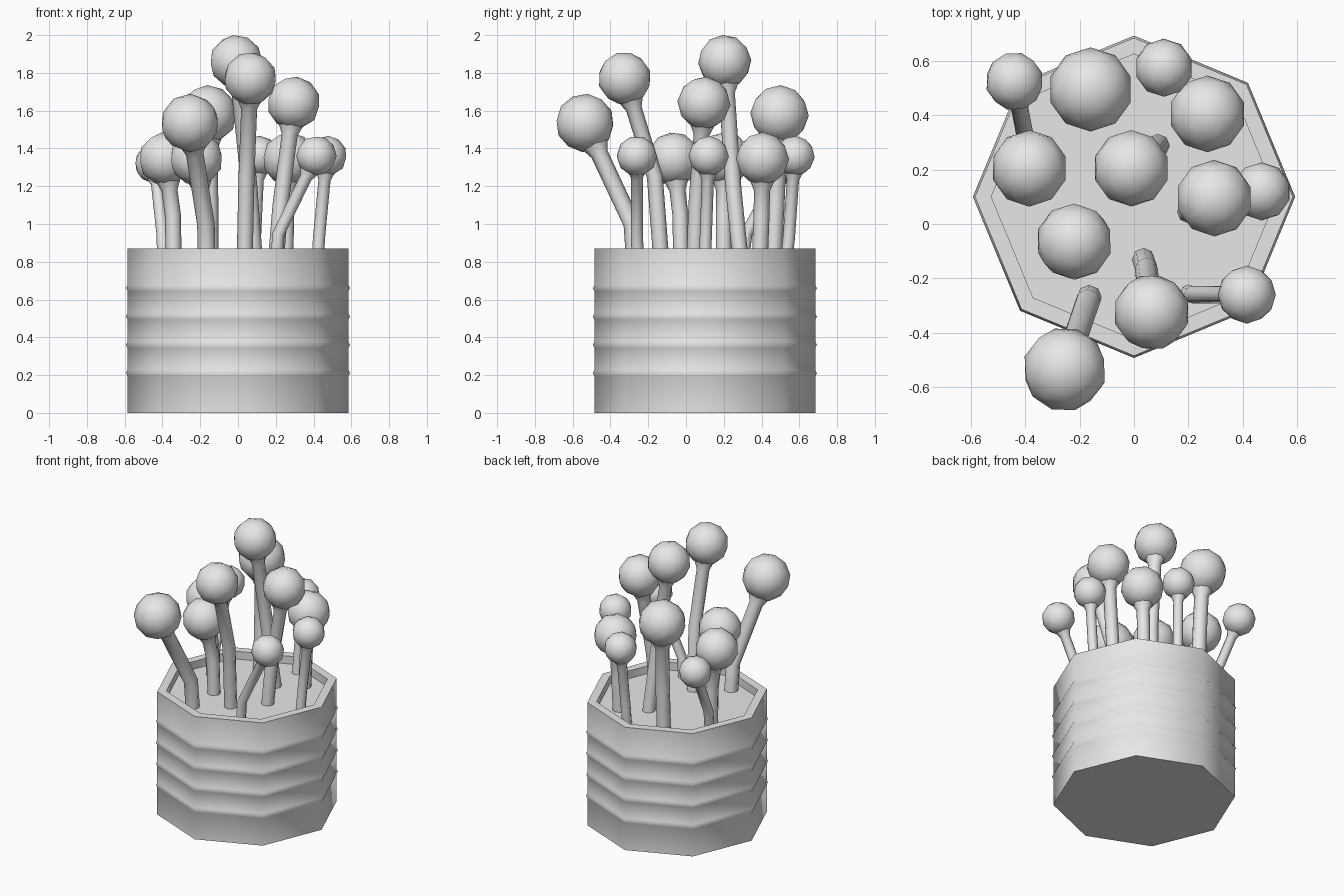
import bpy, bmesh, math
from mathutils import Vector, Matrix

if "Cube" in bpy.data.objects:
    bpy.data.objects.remove(bpy.data.objects["Cube"], do_unlink=True)

grey = bpy.data.materials.new("plain_grey")
grey.use_nodes = True
grey.diffuse_color = (0.8, 0.8, 0.8, 1)
grey.node_tree.nodes["Principled BSDF"].inputs["Base Color"].default_value = grey.diffuse_color


def finish(bm, name, angle):
    """Turn a bmesh into a named, smooth-shaded object."""
    bmesh.ops.recalc_face_normals(bm, faces=bm.faces)
    mesh = bpy.data.meshes.new(name)
    bm.to_mesh(mesh)
    bm.free()
    mesh.materials.append(grey)
    obj = bpy.data.objects.new(name, mesh)
    bpy.context.collection.objects.link(obj)
    bpy.ops.object.select_all(action="DESELECT")
    obj.select_set(True)
    bpy.context.view_layer.objects.active = obj
    bpy.ops.object.shade_smooth_by_angle(angle=math.radians(angle))
    return obj


def loft(bm, rings):
    """Skin a list of (centre, axis, radius) rings and cap both ends."""
    loops = []
    for centre, axis, radius, sides in rings:
        turn = Vector((0, 0, 1)).rotation_difference(axis)
        loops.append([bm.verts.new(centre + turn @ Vector((
            radius * math.cos(math.tau * i / sides),
            radius * math.sin(math.tau * i / sides), 0))) for i in range(sides)])
    for low, high in zip(loops, loops[1:]):
        for i in range(len(low)):
            j = (i + 1) % len(low)
            bm.faces.new((low[i], low[j], high[j], high[i]))
    bm.faces.new(loops[0])
    bm.faces.new(loops[-1])


# Eight-sided ribbed pot with a recessed filling
POT_R, POT_H, FLOOR, POT_Y = 0.585, 0.87, 0.815, 0.1
profile = [(POT_R, 0)]
for rib in (0.21, 0.36, 0.51, 0.66):
    profile += [(POT_R, rib - 0.016), (POT_R + 0.008, rib), (POT_R, rib + 0.016)]
profile += [(POT_R, POT_H), (0.525, POT_H), (0.525, FLOOR)]
up = Vector((0, 0, 1))
bm = bmesh.new()
loft(bm, [(Vector((0, POT_Y, z)), up, r, 8) for r, z in profile])
finish(bm, "ribbed_pot", 50)

# Each pin: stem base (x, y), bend (x, y, z), head centre, head radius
pins = [
    ((-0.395, 0.30), (-0.40, 0.32, 0.95), (-0.44, 0.525, 1.32), 0.107),
    ((-0.15, 0.46), (-0.15, 0.475, 1.1), (-0.16, 0.495, 1.58), 0.155),
    ((0.09, 0.53), (0.09, 0.545, 0.93), (0.11, 0.575, 1.36), 0.107),
    ((0.25, 0.39), (0.255, 0.40, 1.05), (0.27, 0.405, 1.345), 0.141),
    ((-0.34, 0.20), (-0.345, 0.20, 1.05), (-0.385, 0.205, 1.345), 0.141),
    ((0.09, 0.29), (0.06, 0.25, 1.2), (-0.01, 0.205, 1.86), 0.141),
    ((0.20, 0.045), (0.225, 0.055, 1.1), (0.295, 0.095, 1.64), 0.141),
    ((0.42, 0.10), (0.43, 0.105, 0.94), (0.47, 0.12, 1.36), 0.107),
    ((-0.17, -0.025), (-0.175, -0.03, 1.05), (-0.22, -0.065, 1.345), 0.141),
    ((0.035, -0.13), (0.045, -0.165, 1.25), (0.065, -0.325, 1.77), 0.141),
    ((0.20, -0.255), (0.215, -0.26, 0.95), (0.415, -0.26, 1.36), 0.107),
    ((-0.165, -0.27), (-0.17, -0.285, 1.0), (-0.255, -0.535, 1.535), 0.155),
]

for n, (base, bend, head, r) in enumerate(pins, 1):
    base, bend, head = Vector((*base, FLOOR - 0.02)), Vector(bend), Vector(head)
    lower, upper = (bend - base).normalized(), (head - bend).normalized()
    thick = 0.3 * r

    # Bent stem, flaring where it meets the head
    bm = bmesh.new()
    loft(bm, [(base, lower, thick, 8),
              (bend, (lower + upper).normalized(), thick, 8),
              (head - upper * r * 1.2, upper, thick, 8),
              (head - upper * r * 0.85, upper, thick * 1.5, 8)])
    finish(bm, f"stem_{n}", 50)

    # Low-poly round head aligned with its stem
    bm = bmesh.new()
    tilt = up.rotation_difference(upper).to_matrix().to_4x4()
    bmesh.ops.create_icosphere(bm, subdivisions=2, radius=r,
                               matrix=Matrix.Translation(head) @ tilt)
    finish(bm, f"round_head_{n}", 50)
